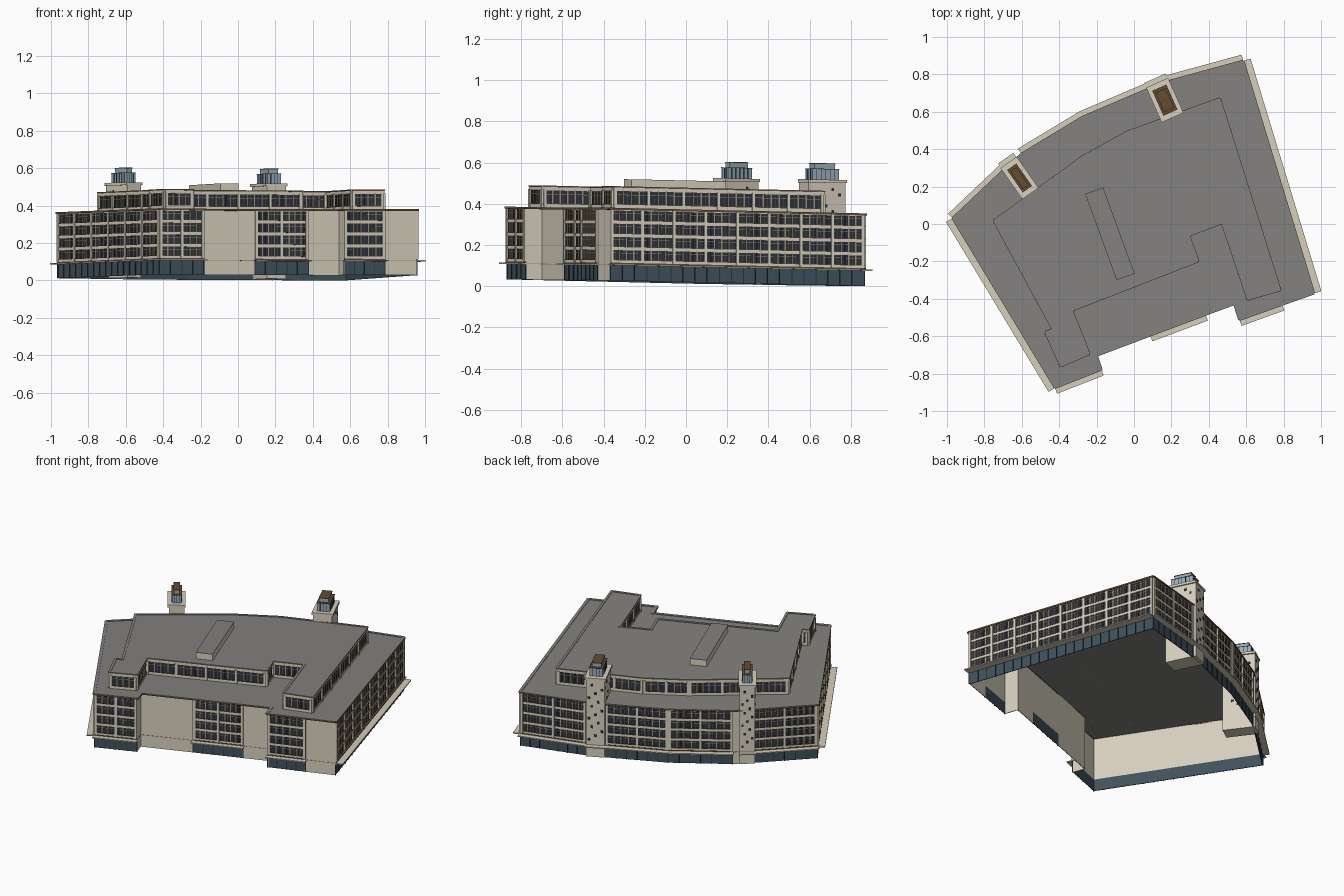
import bpy, bmesh, math
from mathutils import Vector

if "Cube" in bpy.data.objects:
    bpy.data.objects.remove(bpy.data.objects["Cube"])

BASE, LEDGE, ROOF, TOP = 0.016, 0.092, 0.366, 0.472
COLORS = {"stone": (.68, .63, .51), "roof_grey": (.225, .22, .21), "window_glass": (.022, .032, .05),
          "shop_glass": (.05, .085, .11), "brown_trim": (.13, .07, .03), "frame": (.36, .28, .18),
          "pale_glass": (.30, .42, .50), "ledge_stone": (.66, .61, .48)}
PARTS = {}


def part(name, mat):
    return PARTS.setdefault(name, (bmesh.new(), mat))[0]


def vert(bm, x, y, z):
    # the whole building stands on a gentle slope
    return bm.verts.new((x, y, z + .004 * x - .021 * y))


class Side:
    """Local frame of a wall: s along it, o outward, z up."""
    def __init__(self, p, q):
        self.p, d = Vector(p), Vector(q) - Vector(p)
        self.len = d.length
        self.d = d.normalized()
        self.n = Vector((self.d.y, -self.d.x))

    def box(self, name, mat, s0, s1, o0, o1, z0, z1):
        bm = part(name, mat)
        v = []
        for z in (z0, z1):
            for s, o in ((s0, o0), (s0, o1), (s1, o1), (s1, o0)):
                c = self.p + self.d * s + self.n * o
                v.append(vert(bm, c.x, c.y, z))
        for f in ((0, 1, 2, 3), (7, 6, 5, 4), (0, 4, 5, 1), (1, 5, 6, 2), (2, 6, 7, 3), (3, 7, 4, 0)):
            bm.faces.new([v[i] for i in f])


def slab(name, mat, pts, z):
    bm = part(name, mat)
    bm.faces.new([vert(bm, x, y, z) for x, y in pts])


def windows(w, z0, z1, floors, pre, per_bay=4, bay=.17):
    # piers, spandrels, glazing and sills of one facade
    n = max(1, round(w.len / bay))
    b, h, pier = w.len / n, (z1 - z0) / floors, .016
    for i in range(n + 1):
        c = min(max(i * b, pier / 2), w.len - pier / 2)
        w.box(pre + "piers", "stone", c - pier / 2, c + pier / 2, 0, .010, z0, z1)
    for f in range(floors):
        z = z0 + f * h
        w.box(pre + "spandrels", "stone", 0, w.len, 0, .006, z, z + h * .18)
        w.box(pre + "sills", "brown_trim", 0, w.len, 0, .008, z + h * .18, z + h * .22)
        for i in range(n):
            a, e = i * b + pier / 2, (i + 1) * b - pier / 2
            k = max(1, round(per_bay * b / bay))
            step = (e - a) / k
            w.box(pre + "window_glass", "window_glass", a, e, 0, .002, z + h * .22, z + h * .95)
            w.box(pre + "transoms", "frame", a, e, 0, .004, z + h * .72, z + h * .75)
            for j in range(k):
                m = a + j * step
                if j:
                    w.box(pre + "mullions", "frame", m - .003, m + .003, 0, .006, z + h * .22, z + h)
                w.box(pre + "glazing_bars", "brown_trim", m + step / 2 - .001, m + step / 2 + .001,
                      0, .004, z + h * .22, z + h * .95)
        w.box(pre + "lintels", "stone", 0, w.len, 0, .006, z + h * .95, z + h)


# Main block outline, anticlockwise; flag tells whether the side starting there is glazed
main = [(-.42, -.868, 1), (-.182, -.775, 0), (-.207, -.70, 0), (.09, -.588, 1), (.375, -.481, 0),
        (.54, -.42, 0), (.567, -.505, 1), (.785, -.427, 0), (.955, -.367, 1), (.58, .865, 1),
        (.185, .757, 0), (.075, .715, 1), (-.27, .568, 1), (-.595, .372, 0), (-.68, .297, 1),
        (-.962, .03, 1)]
for i, (x, y, glazed) in enumerate(main):
    w = Side((x, y), main[(i + 1) % len(main)][:2])
    L = w.len
    w.box("main_walls", "stone", 0, L, -.004, 0, LEDGE, ROOF)
    w.box("cornice", "brown_trim", -.006, L + .006, -.004, .012, ROOF - .007, ROOF)
    w.box("roof_edge", "roof_grey", -.006, L + .006, -.006, .012, ROOF, ROOF + .003)
    if glazed:
        w.box("shop_front", "shop_glass", 0, L, -.004, 0, BASE, LEDGE)
        for k in range(round(L / .06) + 1):
            s = k * L / round(L / .06)
            w.box("shop_mullions", "window_glass", s - .002, s + .002, 0, .004, BASE, LEDGE)
        depth = .047 if L > 1 else .04
        w.box("ledge", "ledge_stone", -.006, L + .006, 0, depth, LEDGE - .002, LEDGE + .005)
        w.box("ledge_fascia", "brown_trim", 0, L, 0, .008, LEDGE + .005, LEDGE + .011)
        windows(w, LEDGE + .011, ROOF - .007, 4, "main_")
    else:
        w.box("plain_base", "stone", 0, L, -.004, 0, BASE, LEDGE)
        w.box("base_joint", "frame", 0, L, 0, .001, LEDGE, LEDGE + .003)
slab("main_roof", "roof_grey", [p[:2] for p in main], ROOF)

# Set-back top storey
upper = [(-.39, -.757), (-.243, -.693), (-.335, -.46), (.34, -.197), (.29, -.06), (.473, .01),
         (.61, -.4), (.778, -.352), (.457, .667), (-.035, .49), (-.275, .357), (-.745, .016),
         (-.43, -.565), (-.47, -.58)]
for i, p in enumerate(upper):
    w = Side(p, upper[(i + 1) % len(upper)])
    w.box("upper_walls", "stone", 0, w.len, -.004, 0, ROOF, TOP)
    windows(w, ROOF + .004, TOP - .016, 1, "upper_")
    w.box("upper_band", "stone", 0, w.len, 0, .006, TOP - .016, TOP)
    w.box("upper_cornice", "brown_trim", 0, w.len, -.004, .009, TOP - .004, TOP)
    w.box("upper_roof_edge", "roof_grey", -.004, w.len + .004, -.006, .009, TOP, TOP + .003)
slab("upper_roof", "roof_grey", upper, TOP)

# Plant room on the roof
plant = Side((-.093, -.30), (.003, -.265))
plant.box("plant_room", "stone", 0, plant.len, -.49, 0, TOP, .511)
plant.box("plant_room_roof", "roof_grey", 0, plant.len, -.49, 0, .511, .513)


# Stair towers with stepped glass lanterns
def tower(name, cx, cy, angle, length, width):
    a = math.radians(angle)
    d = Vector((math.cos(a), math.sin(a)))
    c = Vector((cx, cy))
    w = Side(c, c + d)
    l, h = length / 2, width / 2

    def block(suffix, mat, dl, dh, z0, z1):
        w.box(name + suffix, mat, -l - dl, l + dl, -h - dh, h + dh, z0, z1)

    block("_shaft", "stone", .004, -.005, BASE + .004, .515)
    w.box(name + "_foot_ledge", "ledge_stone", -l - .034, -l + .01, -h, h, LEDGE - .002, LEDGE + .005)
    block("_cap", "stone", .007, .003, .515, .530)
    block("_lantern", "pale_glass", -.024, -.022, .530, .582)
    block("_lantern_eave", "brown_trim", -.022, -.020, .580, .583)
    block("_lantern_top", "pale_glass", -.04, -.033, .583, .606)
    block("_lantern_roof", "brown_trim", -.038, -.031, .606, .610)
    # lantern glazing posts
    ll, hh = l - .024, h - .022
    for k in range(1, 6):
        s = -ll + k * 2 * ll / 6
        w.box(name + "_posts", "window_glass", s - .0015, s + .0015, -hh - .002, hh + .002, .530, .58)
    for k in range(1, 4):
        o = -hh + k * 2 * hh / 4
        w.box(name + "_posts", "window_glass", -ll - .002, ll + .002, o - .0015, o + .0015, .530, .58)
    # small stepped stair windows on the outer face and both flanks
    for k in range(14):
        z = .125 + k * .027
        o = (h - .022) * (((k * 2) % 5) / 2 - 1)
        w.box(name + "_stair_windows", "window_glass", -l - .007, -l, o - .007, o + .007, z, z + .015)
        s = -l + .03 + (k % 4) * .035
        for sg in (-1, 1):
            e = sorted((sg * (h - .007), sg * (h - .003)))
            w.box(name + "_stair_windows", "window_glass", s - .007, s + .007, e[0], e[1], z, z + .015)


tower("east_tower", .165, .662, -66, .19, .122)
tower("west_tower", -.612, .246, -55, .19, .10)

# Turn the collected parts into objects
mats = {}
for n, c in COLORS.items():
    mats[n] = bpy.data.materials.new(n)
    mats[n].diffuse_color = (*c, 1)
for name, (bm, mat) in PARTS.items():
    bmesh.ops.recalc_face_normals(bm, faces=bm.faces)
    if name in ("main_roof", "upper_roof"):
        for f in bm.faces:
            if f.normal.z < 0:
                f.normal_flip()
    me = bpy.data.meshes.new(name)
    bm.to_mesh(me)
    bm.free()
    me.materials.append(mats[mat])
    bpy.context.collection.objects.link(bpy.data.objects.new(name, me))

for m in bpy.data.materials:
    if m.users and not m.is_grease_pencil:
        m.use_nodes = True
        m.node_tree.nodes["Principled BSDF"].inputs["Base Color"].default_value = m.diffuse_color
